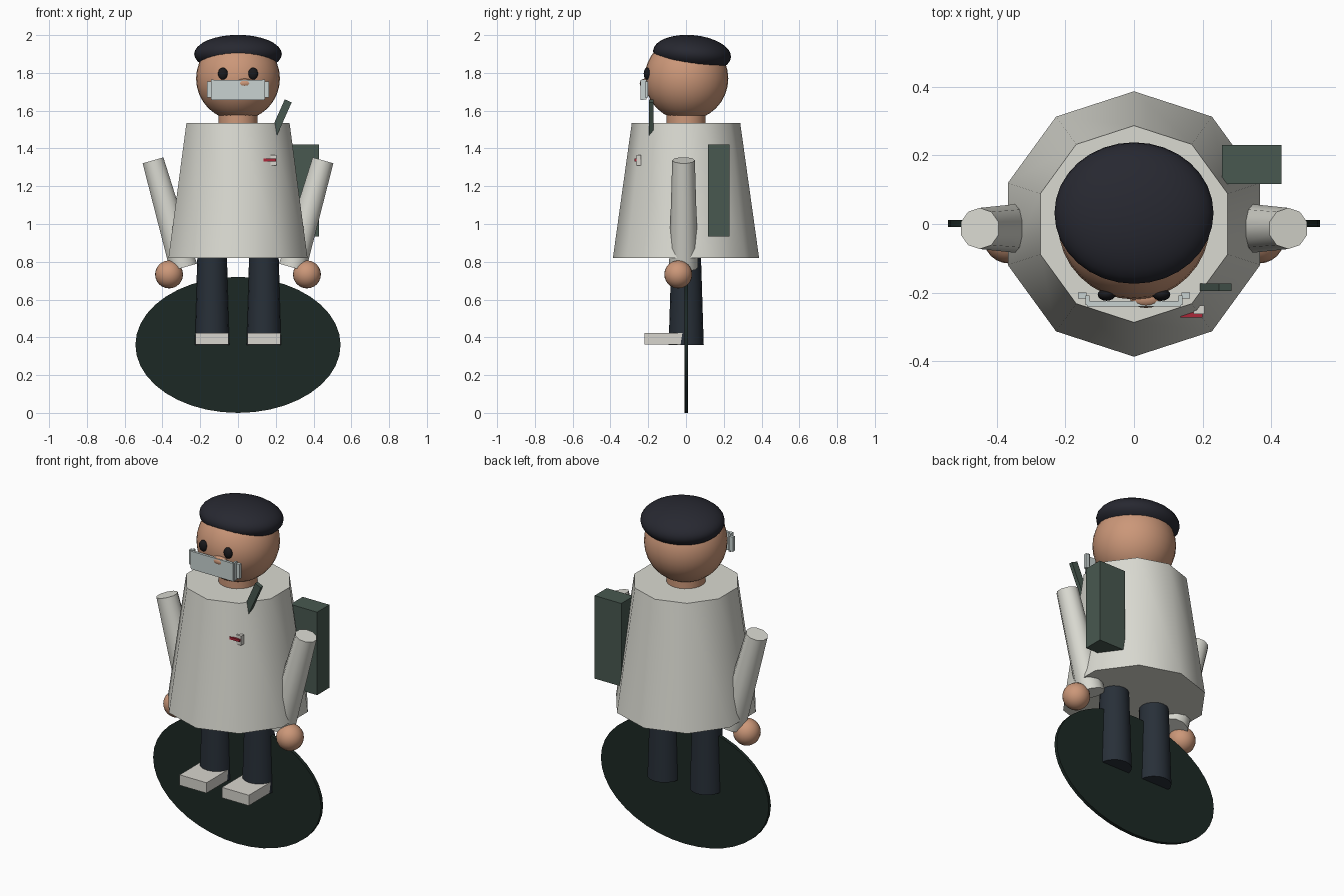
import bpy, math
from mathutils import Vector

if "Cube" in bpy.data.objects:
    bpy.data.objects.remove(bpy.data.objects["Cube"])


def mat(name, r, g, b):
    m = bpy.data.materials.new(name)
    m.diffuse_color = (r, g, b, 1)
    m.use_nodes = True
    m.node_tree.nodes["Principled BSDF"].inputs["Base Color"].default_value = m.diffuse_color
    return m


SKIN = mat("skin", .60, .31, .19)
CLOTH = mat("coat_cream", .70, .70, .64)
NAVY = mat("navy", .021, .029, .04)
FELT = mat("felt", .02, .021, .03)
BASE = mat("base_green", .012, .022, .018)
GREEN = mat("pack_green", .065, .098, .08)
BLACK = mat("black", .01, .01, .012)
SHOE = mat("shoe_white", .68, .66, .61)
GLASS = mat("visor", .58, .65, .64)
RED = mat("red", .4, .02, .04)


def finish(name, m, smooth=True):
    o = bpy.context.object
    o.name = name
    o.data.materials.append(m)
    if smooth:
        bpy.ops.object.shade_smooth_by_angle(angle=math.radians(40))
    return o


def ball(name, m, loc, radii, rot=(0, 0, 0), seg=32):
    bpy.ops.mesh.primitive_uv_sphere_add(segments=seg, ring_count=seg // 2, location=loc, rotation=rot)
    bpy.context.object.scale = radii
    return finish(name, m)


def cone(name, m, a, b, ra, rb, sides):
    """Tapered cylinder from point a (radius ra) to point b (radius rb)."""
    a, b = Vector(a), Vector(b)
    d = b - a
    bpy.ops.mesh.primitive_cone_add(vertices=sides, radius1=ra, radius2=rb, depth=d.length,
                                    location=(a + b) / 2)
    o = bpy.context.object
    o.rotation_euler = (0, math.atan2(d.x, d.z), 0)
    return finish(name, m)


def box(name, m, lo, hi, rot=(0, 0, 0)):
    lo, hi = Vector(lo), Vector(hi)
    bpy.ops.mesh.primitive_cube_add(size=1, location=(lo + hi) / 2, rotation=rot)
    bpy.context.object.scale = hi - lo
    return finish(name, m, False)


# upright oval base plate
bpy.ops.mesh.primitive_cylinder_add(vertices=40, radius=1, depth=1, location=(0, .001, .36),
                                    rotation=(math.pi / 2, 0, 0))
bpy.context.object.scale = (.543, .36, .02)
finish("base_disc", BASE)

# ten-sided coat, neck and head
cone("coat", CLOTH, (0, 0, .82), (0, 0, 1.535), .387, .287, 10)
cone("neck", SKIN, (0, 0, 1.5), (0, 0, 1.62), .104, .104, 24)
ball("head", SKIN, (0, .002, 1.77), (.222, .222, .222))
ball("beret", FELT, (0, .032, 1.9), (.232, .207, .1), (math.radians(-5), 0, 0))
ball("nose", SKIN, (.035, -.217, 1.745), (.047, .028, .025), seg=16)

# limbs and face parts on both sides
for s, side in ((-1, "left"), (1, "right")):
    cone("leg_" + side, NAVY, (s * .137, .001, .36), (s * .137, .001, .9), .093, .076, 16)
    box("shoe_" + side, SHOE, (s * .137 - .087, -.22, .362), (s * .137 + .087, .02, .423))
    cone("arm_" + side, CLOTH, (s * .288, -.013, .77), (s * .45, -.013, 1.337), .077, .06, 10)
    ball("hand_" + side, SKIN, (s * .365, -.041, .733), (.074, .074, .074), seg=24)
    ball("eye_" + side, BLACK, (s * .08, -.206, 1.796), (.026, .018, .032), seg=16)
    box("visor_tab_" + side, GLASS, (s * .151 - .012, -.218, 1.67), (s * .151 + .012, -.2, 1.755))
    box("visor_end_" + side, GLASS, (s * .136 - .006, -.236, 1.66), (s * .136 + .006, -.208, 1.765))

# visor panel across the face
box("visor_panel", GLASS, (-.137, -.24, 1.657), (.137, -.225, 1.762))

# pack behind the shoulder, collar strap and chest badge
box("side_pack", GREEN, (.257, .117, .935), (.43, .231, 1.42))
box("collar_strap", GREEN, (.189, -.196, 1.384), (.229, -.173, 1.664), (0, math.radians(24), 0))
box("badge", SHOE, (.173, -.263, 1.31), (.205, -.238, 1.365))
box("badge_bar", RED, (.135, -.273, 1.332), (.2, -.25, 1.346))
